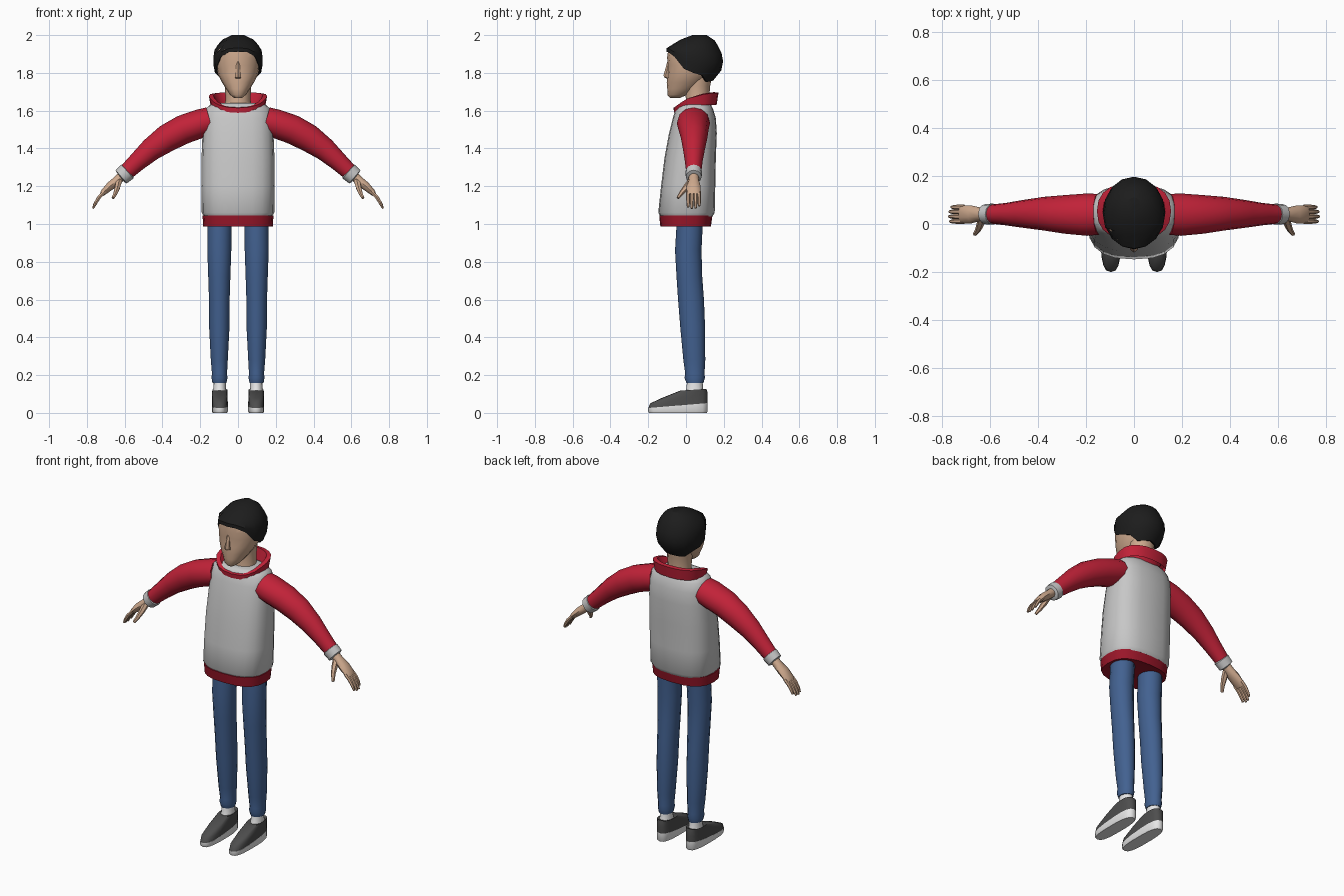
import bpy, bmesh, math
from mathutils import Vector


def material(name, r, g, b):
    m = bpy.data.materials.new(name)
    m.diffuse_color = (r, g, b, 1)
    return m


SKIN = material("skin", 0.62, 0.40, 0.27)
HAIR = material("black hair", 0.012, 0.012, 0.012)
RED = material("red", 0.54, 0.016, 0.04)
DARK_RED = material("dark red", 0.32, 0.008, 0.022)
GREY = material("light grey", 0.57, 0.57, 0.57)
WHITE = material("white", 0.80, 0.80, 0.80)
DENIM = material("denim blue", 0.055, 0.12, 0.28)
SHOE = material("dark grey", 0.075, 0.075, 0.075)


def interp(table, v):
    """Piecewise linear lookup in rows sorted by their first value."""
    if v <= table[0][0]:
        return table[0][1:]
    for a, b in zip(table, table[1:]):
        if v <= b[0]:
            t = (v - a[0]) / (b[0] - a[0])
            return tuple(p + (q - p) * t for p, q in zip(a[1:], b[1:]))
    return table[-1][1:]


def ring(y0, y1, rx, z0, z1=None, cx=0.0, n=16, power=2.0):
    """Flat superellipse ring from front y0 to back y1, tilted from z0 to z1."""
    z1 = z0 if z1 is None else z1
    pts = []
    for i in range(n):
        a = 2 * math.pi * i / n
        s, c = math.sin(a), -math.cos(a)
        s = math.copysign(abs(s) ** (2 / power), s)
        c = math.copysign(abs(c) ** (2 / power), c)
        t = (c + 1) / 2
        pts.append(Vector((cx + rx * s, y0 + (y1 - y0) * t, z0 + (z1 - z0) * t)))
    return pts


def loft(name, rings, mat, caps=True, mirror=False, angle=45):
    """Skin a list of equal rings into one object."""
    bm = bmesh.new()
    rows = [[bm.verts.new(p) for p in r] for r in rings]
    n = len(rows[0])
    for a, b in zip(rows, rows[1:]):
        for i in range(n):
            j = (i + 1) % n
            bm.faces.new((a[i], a[j], b[j], b[i]))
    if caps:
        bm.faces.new(rows[0][::-1])
        bm.faces.new(rows[-1])
    bmesh.ops.recalc_face_normals(bm, faces=bm.faces)
    me = bpy.data.meshes.new(name)
    bm.to_mesh(me)
    bm.free()
    me.materials.append(mat)
    ob = bpy.data.objects.new(name, me)
    bpy.context.collection.objects.link(ob)
    if mirror:
        ob.modifiers.new("mirror", 'MIRROR').use_mirror_merge = False
    bpy.ops.object.select_all(action='DESELECT')
    bpy.context.view_layer.objects.active = ob
    ob.select_set(True)
    bpy.ops.object.shade_smooth_by_angle(angle=math.radians(angle))
    return ob


def tube(name, path, mat, n=12):
    """Mirrored limb; path rows are x, y, z, half width, half thickness."""
    pos = [Vector(p[:3]) for p in path]
    rings = []
    for k, p in enumerate(path):
        t = (pos[min(k + 1, len(pos) - 1)] - pos[max(k - 1, 0)]).normalized()
        v = (Vector((0, 1, 0)) - t * t.y).normalized()
        u = v.cross(t)
        rings.append([pos[k] + v * p[3] * math.cos(2 * math.pi * i / n)
                      + u * p[4] * math.sin(2 * math.pi * i / n) for i in range(n)])
    return loft(name, rings, mat, mirror=True)


# Sweater body and hem
loft("sweater_body", [ring(*r, n=20, power=2.6) for r in (
    (-0.135, 0.14, 0.18, 1.04), (-0.147, 0.152, 0.192, 1.06),
    (-0.132, 0.155, 0.194, 1.2), (-0.114, 0.158, 0.193, 1.35),
    (-0.09, 0.163, 0.188, 1.48), (-0.07, 0.158, 0.184, 1.56),
    (-0.054, 0.143, 0.172, 1.61), (-0.04, 0.13, 0.145, 1.633),
    (-0.02, 0.11, 0.10, 1.64))], GREY)
loft("sweater_hem", [ring(*r, n=20, power=2.6) for r in (
    (-0.10, 0.10, 0.15, 0.995), (-0.136, 0.132, 0.184, 0.988),
    (-0.142, 0.14, 0.188, 1.045), (-0.12, 0.12, 0.16, 1.05))], DARK_RED)

# Hood collar: outer wall, tilted rim, inner wall
top_of = [(-0.07, 1.612), (0.0, 1.662), (0.1, 1.688), (0.17, 1.695)]
bottom_of = [(-0.07, 1.583), (-0.03, 1.615), (0.03, 1.628), (0.17, 1.63)]
low = ring(-0.063, 0.162, 0.145, 0, n=20, power=2.4)
high = ring(-0.066, 0.172, 0.154, 0, n=20, power=2.4)
rim = ring(-0.045, 0.15, 0.13, 0, n=20, power=2.4)
inner = ring(-0.02, 0.13, 0.085, 1.60, n=20, power=2.4)
for p in low:
    p.z = interp(bottom_of, p.y)[0]
for p, q in zip(high, rim):
    p.z = interp(top_of, p.y)[0]
    q.z = p.z + 0.003
loft("hood_collar", [low, high, rim, inner], RED, caps=False)

# Sleeves and cuffs
tube("sleeve", [(0.15, 0.04, 1.545, 0.085, 0.074), (0.195, 0.039, 1.533, 0.088, 0.076),
                (0.29, 0.04, 1.50, 0.08, 0.077), (0.375, 0.043, 1.455, 0.07, 0.073),
                (0.46, 0.042, 1.395, 0.058, 0.061), (0.53, 0.041, 1.332, 0.047, 0.05),
                (0.592, 0.041, 1.274, 0.04, 0.043)], RED)
tube("cuff", [(0.582, 0.041, 1.282, 0.036, 0.04), (0.586, 0.041, 1.278, 0.044, 0.049),
              (0.618, 0.041, 1.25, 0.042, 0.046), (0.622, 0.041, 1.247, 0.03, 0.032)], GREY)

# Hands
tube("palm", [(0.61, 0.041, 1.258, 0.026, 0.026), (0.64, 0.041, 1.23, 0.028, 0.025),
              (0.675, 0.04, 1.202, 0.037, 0.024), (0.712, 0.04, 1.168, 0.038, 0.017),
              (0.722, 0.04, 1.155, 0.036, 0.011)], SKIN, n=10)
for k, (y, reach) in enumerate(((0.011, 0.93), (0.031, 1.0), (0.051, 0.98), (0.07, 0.85))):
    path = [(0.705 + dx * reach, y, 1.172 - dz * reach, w, w)
            for dx, dz, w in ((0, 0, 0.0105), (0.032, 0.032, 0.0105),
                              (0.053, 0.066, 0.009), (0.063, 0.09, 0.006))]
    tube("finger_%d" % (k + 1), path, SKIN, n=6)
tube("thumb", [(0.63, 0.028, 1.228, 0.018, 0.018), (0.638, 0.002, 1.195, 0.017, 0.016),
               (0.648, -0.023, 1.165, 0.013, 0.012), (0.662, -0.043, 1.137, 0.008, 0.008)],
     SKIN, n=6)

# Jeans
loft("jeans_leg", [ring(y0, y1, rx, z, cx=cx, n=14) for y0, y1, rx, z, cx in (
    (-0.048, 0.09, 0.066, 1.03, 0.097), (-0.058, 0.082, 0.065, 0.86, 0.099),
    (-0.05, 0.086, 0.06, 0.72, 0.099), (-0.042, 0.095, 0.056, 0.6, 0.099),
    (-0.03, 0.101, 0.055, 0.45, 0.099), (-0.014, 0.102, 0.046, 0.28, 0.099),
    (-0.004, 0.098, 0.041, 0.21, 0.098), (-0.008, 0.1, 0.043, 0.185, 0.098),
    (0.003, 0.092, 0.038, 0.157, 0.098))], DENIM, mirror=True)

# Socks and shoes
loft("sock", [ring(y0, y1, rx, z, cx=0.097, n=12) for y0, y1, rx, z in (
    (-0.01, 0.1, 0.038, 0.10), (0.002, 0.09, 0.034, 0.13), (0.006, 0.088, 0.033, 0.17))],
    WHITE, mirror=True)
loft("shoe_sole", [ring(*r, cx=0.096, n=18, power=2.8) for r in (
    (-0.196, 0.11, 0.039, 0.0), (-0.2, 0.115, 0.043, 0.008),
    (-0.2, 0.115, 0.043, 0.026, 0.052))], WHITE, mirror=True)
loft("shoe_upper", [ring(*r, cx=0.096, n=18, power=2.8) for r in (
    (-0.199, 0.114, 0.0425, 0.026, 0.052), (-0.19, 0.115, 0.042, 0.05, 0.085),
    (-0.13, 0.113, 0.042, 0.078, 0.112), (-0.03, 0.108, 0.04, 0.118, 0.127),
    (-0.008, 0.1, 0.034, 0.116, 0.122))], SHOE, mirror=True)

# Head, neck and nose
loft("neck", [ring(*r, n=12) for r in (
    (-0.02, 0.13, 0.078, 1.585), (0.0, 0.122, 0.066, 1.66),
    (-0.01, 0.128, 0.07, 1.73), (-0.01, 0.14, 0.08, 1.8))], SKIN)
loft("head", [ring(*r, n=16, power=2.1) for r in (
    (-0.085, -0.03, 0.022, 1.668), (-0.099, 0.005, 0.042, 1.684),
    (-0.099, 0.06, 0.063, 1.715), (-0.102, 0.1, 0.085, 1.75),
    (-0.098, 0.13, 0.106, 1.79), (-0.096, 0.16, 0.117, 1.84),
    (-0.1, 0.17, 0.119, 1.88), (-0.094, 0.165, 0.112, 1.925),
    (-0.03, 0.13, 0.07, 1.965))], SKIN)
loft("nose", [ring(*r, n=6) for r in (
    (-0.098, -0.07, 0.014, 1.768), (-0.115, -0.07, 0.02, 1.776),
    (-0.119, -0.07, 0.018, 1.787), (-0.107, -0.07, 0.012, 1.83),
    (-0.096, -0.07, 0.008, 1.87))], SKIN)

# Hair: cap whose lower edge follows a hairline by angle from the front
shape = [(1.75, -0.06, 0.135, 0.095), (1.80, -0.1, 0.18, 0.122), (1.84, -0.103, 0.2, 0.13),
         (1.90, -0.105, 0.19, 0.13), (1.93, -0.104, 0.177, 0.122),
         (1.975, -0.032, 0.15, 0.085), (2.0, 0.035, 0.11, 0.032)]
hairline = [1.912, 1.91, 1.885, 1.822, 1.80, 1.785, 1.752, 1.755, 1.76]
edge = [hairline[min(i, 16 - i)] for i in range(16)]
levels = [0, 0.22, 0.42, 0.6, 0.74, 0.88, 1]
rows = []
for t in levels:
    row = []
    for i, zb in enumerate(edge):
        z = zb + (2.0 - zb) * t
        y0, y1, rx = interp(shape, z)
        row.append(ring(y0, y1, rx, z)[i])
    rows.append(row)
# Turn the lower edge inward to meet the scalp
tuck = [Vector((p.x * 0.82, 0.045 + (p.y - 0.045) * 0.82, p.z + 0.006)) for p in rows[0]]
loft("hair", [tuck] + rows, HAIR, angle=32)
